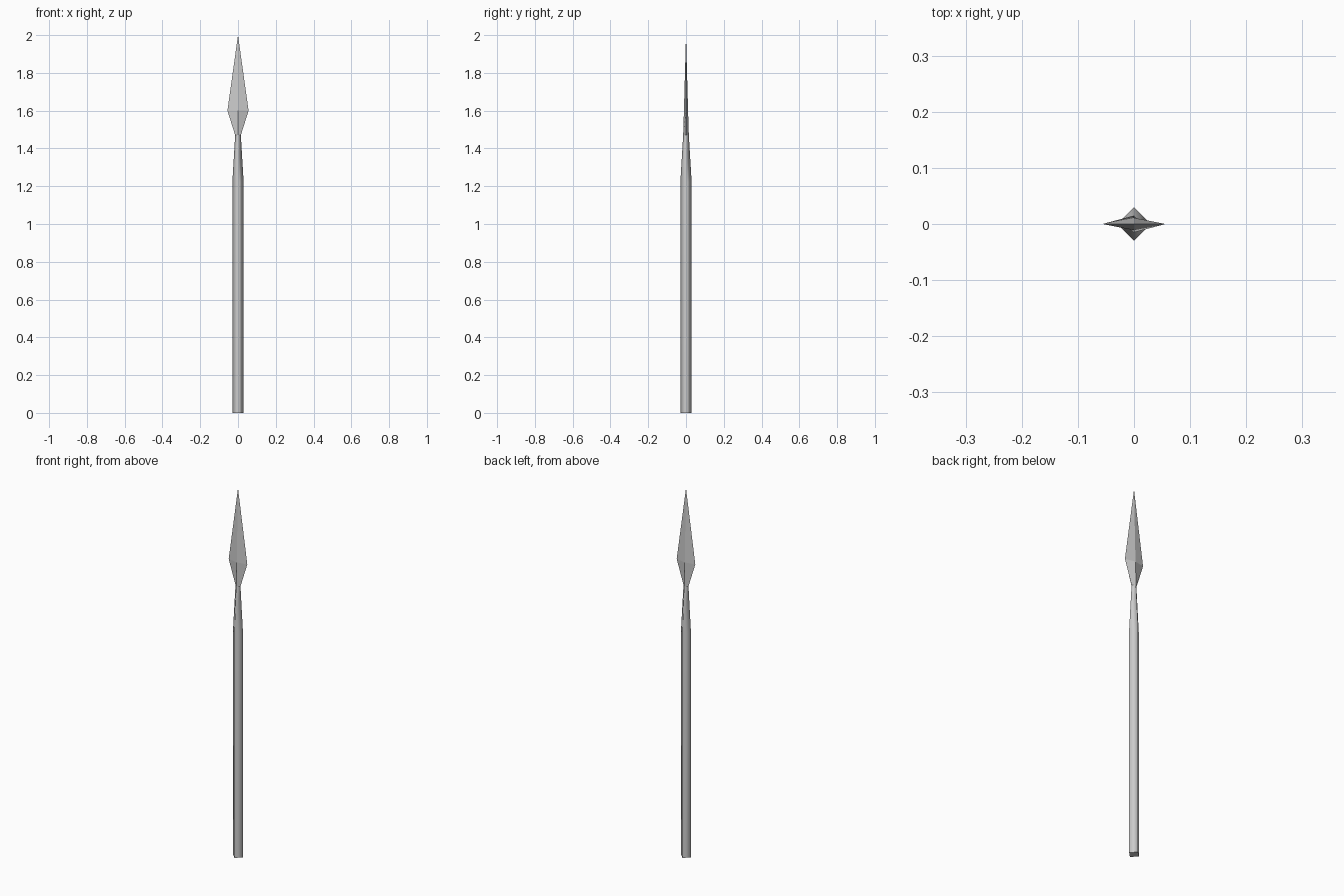
import bpy, bmesh

if "Cube" in bpy.data.objects:
    bpy.data.objects.remove(bpy.data.objects["Cube"])


def loft(name, sections, tip=None, cap_bottom=False, smooth=False):
    """Skin diamond sections given as (z, half width, half depth)."""
    bm = bmesh.new()
    rings = [[bm.verts.new(p) for p in ((w, 0, z), (0, d, z), (-w, 0, z), (0, -d, z))]
             for z, w, d in sections]
    for low, high in zip(rings, rings[1:]):
        for i in range(4):
            j = (i + 1) % 4
            bm.faces.new((low[i], low[j], high[j], high[i]))
    if tip is not None:
        point = bm.verts.new((0, 0, tip))
        for i in range(4):
            bm.faces.new((rings[-1][i], rings[-1][(i + 1) % 4], point))
    for face in bm.faces:
        face.smooth = smooth
    if cap_bottom:
        cap = bm.faces.new(rings[0][::-1])
        for edge in cap.edges:
            edge.smooth = False
    bm.normal_update()
    mesh = bpy.data.meshes.new(name)
    bm.to_mesh(mesh)
    bm.free()
    obj = bpy.data.objects.new(name, mesh)
    bpy.context.collection.objects.link(obj)
    return obj


# Four-sided pole with a tapered neck, softly shaded
loft("shaft", [(0, 0.03, 0.03), (1.22, 0.03, 0.03), (1.47, 0.015, 0.015)],
     cap_bottom=True, smooth=True)

# Flat leaf-shaped spearhead with a central ridge
loft("blade", [(1.47, 0.015, 0.015), (1.60, 0.056, 0.011)], tip=2.0)
